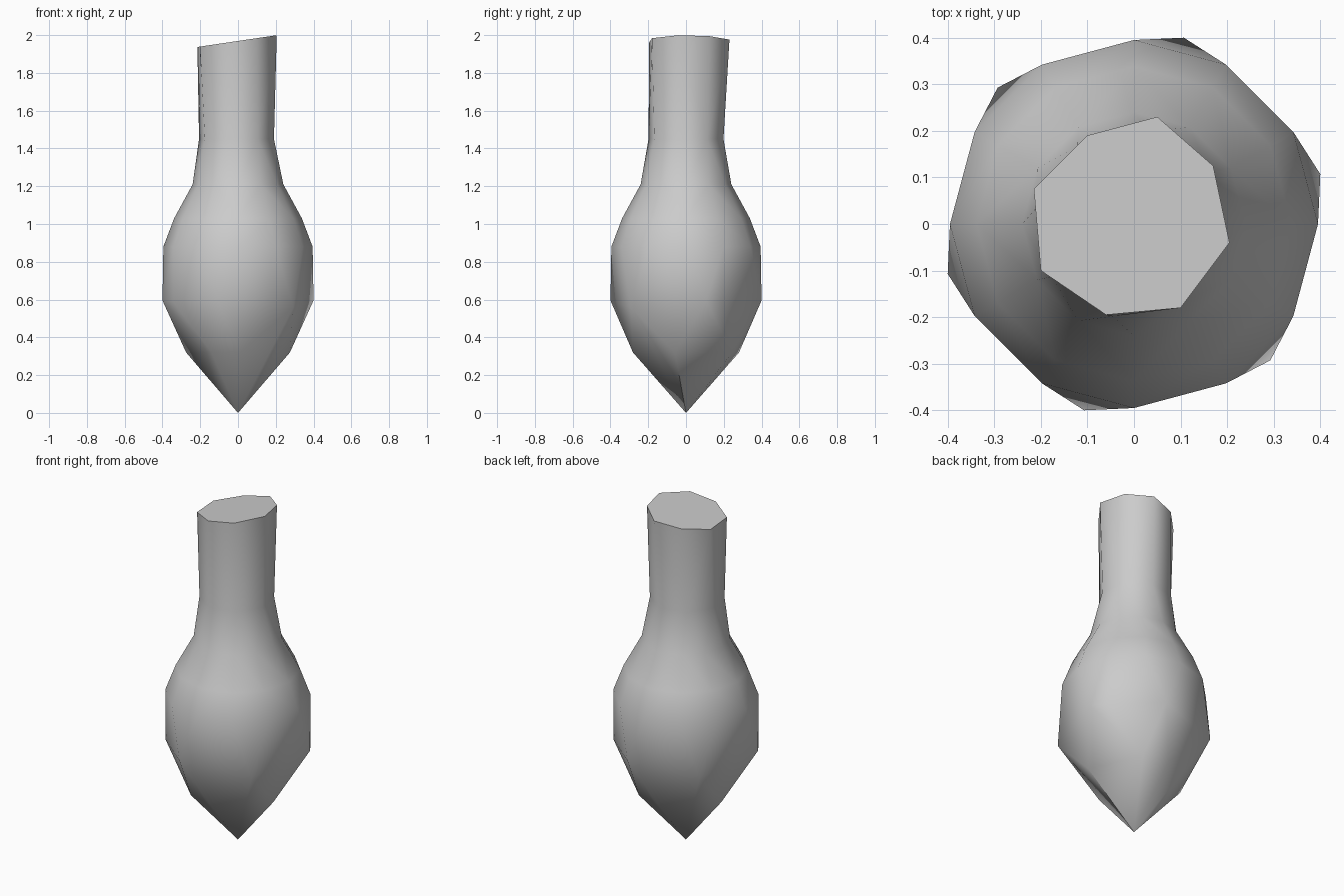
import bpy, bmesh
from math import radians, cos, sin

cube = bpy.data.objects.get("Cube")
if cube:
    bpy.data.objects.remove(cube, do_unlink=True)

grey = bpy.data.materials.new("plain_grey")
grey.use_nodes = True
colour = (0.6, 0.6, 0.6, 1)
grey.diffuse_color = colour
grey.node_tree.nodes["Principled BSDF"].inputs["Base Color"].default_value = colour


def around(angles, radius, z, cx=0.0):
    return [(cx + radius * cos(radians(a)), radius * sin(radians(a)), z) for a in angles]


def skin(bm, lower, upper, keep_top=False):
    """Wrap a skin from the lower points to the upper ring, leaving the joins open."""
    low = [bm.verts.new(p) for p in lower]
    top = [bm.verts.new(p) for p in upper]
    result = bmesh.ops.convex_hull(bm, input=low + top)
    faces = [f for f in result["geom"] if isinstance(f, bmesh.types.BMFace)]
    top_set, low_set = set(top), set(low)
    pointed = min(p[2] for p in lower) == 0
    caps = [f for f in faces
            if (not keep_top and set(f.verts) <= top_set)
            or (not pointed and set(f.verts) <= low_set)]
    bmesh.ops.delete(bm, geom=caps, context='FACES')


twelve = range(0, 360, 30)
eight = range(-11, 349, 45)

# Pointed belly: tip, lower ring, six wide corners and two side corners
belly = [(0, 0, 0)]
belly += around((60, 92, 168, 240, 272, 348), 0.281, 0.32)
belly += around((15, 75, 195, 255), 0.414, 0.595)
belly += around((135, 315), 0.414, 0.56)
belly += around((30, 210), 0.395, 0.585)

# Shoulder and neck rings
widest = around(twelve, 0.395, 0.88)
shoulder = around(twelve, 0.338, 1.03)
collar = around(twelve, 0.24, 1.21)
neck = around(eight, 0.202, 1.45, -0.008)

# Slanted end of the neck
rim = [(-.215, .075), (-.1, .19), (.05, .23), (.17, .125),
       (.205, -.04), (.1, -.18), (-.06, -.195), (-.2, -.1)]
rim = [(x, y, 1.969 + 0.148 * x) for x, y in rim]

bm = bmesh.new()
skin(bm, belly, widest)
skin(bm, widest, shoulder)
skin(bm, shoulder, collar)
skin(bm, collar, neck)
skin(bm, neck, rim, keep_top=True)
bmesh.ops.remove_doubles(bm, verts=bm.verts[:], dist=0.0005)
loose = [v for v in bm.verts if not v.link_faces]
bmesh.ops.delete(bm, geom=loose, context='VERTS')
bmesh.ops.recalc_face_normals(bm, faces=bm.faces[:])

mesh = bpy.data.meshes.new("pointed_bulb")
bm.to_mesh(mesh)
bm.free()
mesh.materials.append(grey)
bulb = bpy.data.objects.new("pointed_bulb", mesh)
bpy.context.collection.objects.link(bulb)

for o in bpy.context.selected_objects:
    o.select_set(False)
bulb.select_set(True)
bpy.context.view_layer.objects.active = bulb
bpy.ops.object.shade_smooth_by_angle(angle=radians(45))
